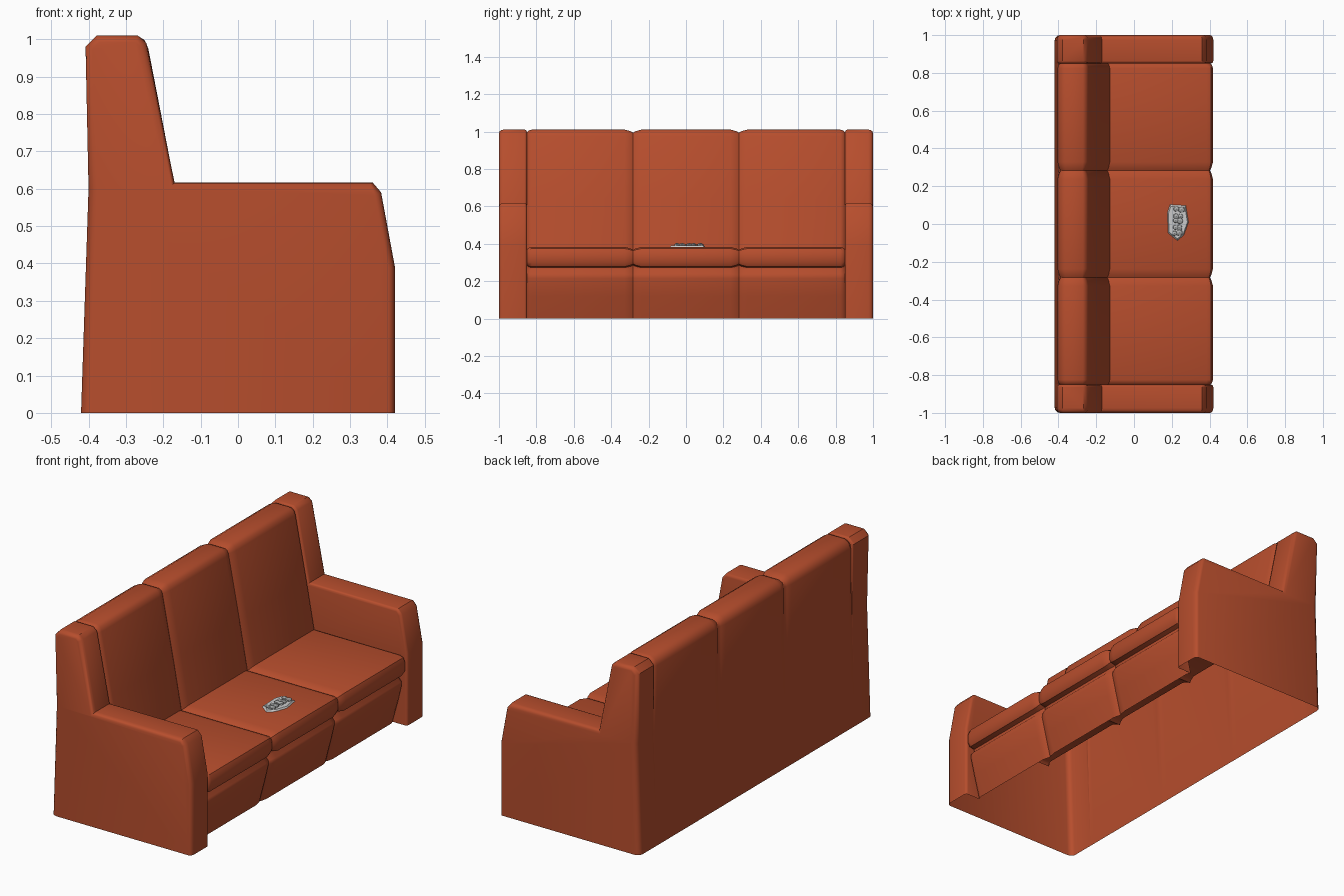
import bpy, bmesh, math, random
from mathutils import Vector

if "Cube" in bpy.data.objects:
    bpy.data.objects.remove(bpy.data.objects["Cube"])

random.seed(4)


def material(name, color):
    m = bpy.data.materials.new(name)
    m.diffuse_color = color
    m.use_nodes = True
    m.node_tree.nodes["Principled BSDF"].inputs["Base Color"].default_value = m.diffuse_color
    return m


leather = material("rust_leather", (0.47, 0.075, 0.026, 1))
pale = material("pale_grey", (0.58, 0.6, 0.6, 1))
stone = material("stone_grey", (0.42, 0.43, 0.43, 1))


def finish(bm, name, mat, smooth=True):
    bmesh.ops.recalc_face_normals(bm, faces=bm.faces)
    me = bpy.data.meshes.new(name)
    bm.to_mesh(me)
    bm.free()
    ob = bpy.data.objects.new(name, me)
    bpy.context.collection.objects.link(ob)
    me.materials.append(mat)
    if smooth:
        bpy.ops.object.select_all(action='DESELECT')
        ob.select_set(True)
        bpy.context.view_layer.objects.active = ob
        bpy.ops.object.shade_smooth_by_angle(angle=0.7)
    return ob


def inset(profile, d, back):
    """Shrink a counter-clockwise (x, z) profile by d; the rear face by d * back."""
    out = []
    for i, p in enumerate(profile):
        p, a, b = Vector(p), Vector(profile[i - 1]), Vector(profile[(i + 1) % len(profile)])
        e1, e2 = (p - a).normalized(), (b - p).normalized()
        n1, n2 = Vector((-e1.y, e1.x)), Vector((-e2.y, e2.x))
        rear = p.x < -0.39 and p.y < 0.9
        q = p + (n1 + n2) / (1 + n1.dot(n2)) * d * (back if rear else 1)
        out.append((q.x, 0.0 if p.y == 0 else q.y))
    return out


def loft(bm, profile, stations):
    """Skin the profile along y, open underneath; station = (y, inset, rear factor)."""
    rings = [[bm.verts.new((x, y, z)) for x, z in inset(profile, d, back)]
             for y, d, back in stations]
    n = len(profile)
    for r, s in zip(rings, rings[1:]):
        for i in range(1, n):
            j = (i + 1) % n
            bm.faces.new((r[i], r[j], s[j], s[i]))
    return rings


# Side sections, starting with the open bottom edge
arm_profile = [(-0.42, 0), (0.42, 0), (0.42, 0.39), (0.383, 0.59), (0.36, 0.617),
               (-0.17, 0.617), (-0.245, 0.99), (-0.268, 1.01), (-0.378, 1.01),
               (-0.408, 0.98), (-0.40, 0.6)]
body_profile = [(-0.42, 0), (0.34, 0), (0.375, 0.12), (0.398, 0.215), (0.397, 0.24),
                (0.378, 0.262), (0.378, 0.272), (0.405, 0.278), (0.418, 0.30),
                (0.418, 0.35), (0.408, 0.374), (0.385, 0.383), (-0.128, 0.383),
                (-0.175, 0.64), (-0.24, 0.975), (-0.25, 0.998), (-0.27, 1.01),
                (-0.365, 1.01), (-0.393, 0.995), (-0.405, 0.965), (-0.40, 0.6)]
END = 0.014  # edge rounding where arms and cushions meet

# Arms with the tall end posts of the back
arcs = [math.radians(a) for a in (0, 30, 60, 90)]
for side, label in ((-1, "left"), (1, "right")):
    outer = [(side * (1 - 0.026 * (1 - math.cos(t))), 0.018 * (1 - math.sin(t)), 1.6)
             for t in arcs]
    inner = [(side * (0.85 + END * (1 - math.cos(t))), END * (1 - math.sin(t)), 0)
             for t in reversed(arcs)]
    bm = bmesh.new()
    rings = loft(bm, arm_profile, outer + inner)
    bm.faces.new(rings[0])
    # inner side, only where it stands clear of the seat
    seat_line = inset(body_profile, END, 0)[12:0:-1]
    bm.faces.new(rings[-1][1:6] +
                 [bm.verts.new((x, side * 0.85, z)) for x, z in seat_line])
    finish(bm, label + "_arm", leather)

# Upholstered shell: footrest panel, seat and backrest in one section with seams
stations = [(-0.85, END, 0), (-0.842, 0.005, 0), (-0.825, 0, 0)]
for seam in (-0.283, 0.283):
    stations += [(seam + dy, d, 0) for dy, d in
                 ((-0.045, 0), (-0.015, 0.008), (0, 0.016), (0.015, 0.008), (0.045, 0))]
stations += [(0.825, 0, 0), (0.842, 0.005, 0), (0.85, END, 0)]
bm = bmesh.new()
loft(bm, body_profile, stations)
finish(bm, "cushioned_body", leather)

# Faceted tray lying on the middle seat
outline = [(0.19, 0.105), (0.275, 0.10), (0.29, 0.01), (0.265, -0.06),
           (0.23, -0.09), (0.18, -0.05), (0.175, 0.06)]
centre = Vector((0.23, 0.01))
bm = bmesh.new()
low = [bm.verts.new((x, y, 0.381)) for x, y in outline]
high = [bm.verts.new((*(centre + (Vector(p) - centre) * 0.88), 0.391)) for p in outline]
bm.faces.new(low)
bm.faces.new(high)
for i in range(len(low)):
    j = (i + 1) % len(low)
    bm.faces.new((low[i], low[j], high[j], high[i]))
finish(bm, "tray", pale, False)

# Pebbles heaped on the tray
bm = bmesh.new()
for row in range(5):
    for col in range(2):
        x = 0.218 + col * 0.028 + random.uniform(-0.007, 0.007)
        y = -0.045 + row * 0.03 + random.uniform(-0.006, 0.006)
        new = bmesh.ops.create_icosphere(bm, subdivisions=1, radius=0.018)["verts"]
        squash = Vector((random.uniform(0.8, 1.1), random.uniform(0.8, 1.1), 0.55))
        for v in new:
            v.co = v.co * squash + Vector((x, y, 0.394))
finish(bm, "pebbles", stone, False)
